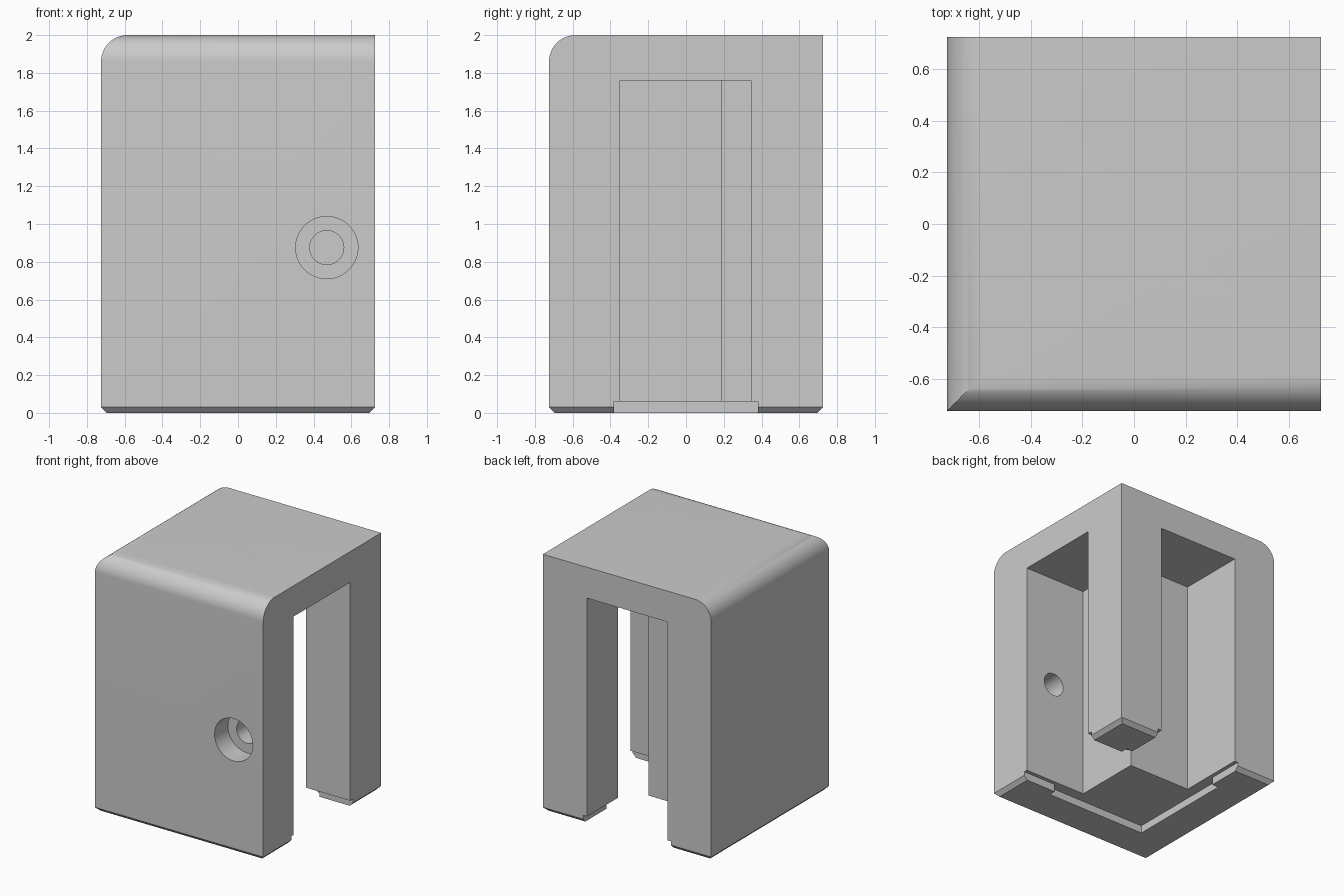
import bpy, bmesh, math
from mathutils import Vector

if "Cube" in bpy.data.objects:
    bpy.data.objects.remove(bpy.data.objects["Cube"], do_unlink=True)

HALF, HEIGHT = 0.725, 2.0
ROUND, CHAMFER = 0.14, 0.03

# Single plain grey
grey = bpy.data.materials.new("plain_grey")
grey.use_nodes = True
colour = (0.6, 0.6, 0.6, 1)
grey.diffuse_color = colour
grey.node_tree.nodes["Principled BSDF"].inputs["Base Color"].default_value = colour


def prism(name, points, depth):
    """Extrude a closed loop of points along a depth vector."""
    bm = bmesh.new()
    face = bm.faces.new([bm.verts.new(p) for p in points])
    moved = bmesh.ops.extrude_face_region(bm, geom=[face])["geom"]
    verts = [g for g in moved if isinstance(g, bmesh.types.BMVert)]
    bmesh.ops.translate(bm, verts=verts, vec=Vector(depth))
    bmesh.ops.recalc_face_normals(bm, faces=bm.faces)
    mesh = bpy.data.meshes.new(name)
    bm.to_mesh(mesh)
    bm.free()
    mesh.materials.append(grey)
    obj = bpy.data.objects.new(name, mesh)
    bpy.context.collection.objects.link(obj)
    return obj


def box(name, x0, x1, y0, y1, z1):
    """Box cutter that reaches from below the floor up to z1."""
    z0 = -0.2
    return prism(name, [(x0, y0, z0), (x1, y0, z0), (x1, y1, z0), (x0, y1, z0)],
                 (0, 0, z1 - z0))


def bore(name, radius, y0, y1):
    """Round cutter along y for the screw hole."""
    n = 48
    ring = [(0.47 + radius * math.cos(2 * math.pi * i / n), y0,
             0.875 + radius * math.sin(2 * math.pi * i / n)) for i in range(n)]
    return prism(name, ring, (0, y1 - y0, 0))


def combine(target, tool, operation):
    """Apply a boolean and remove the helper."""
    tool.hide_render = True
    mod = target.modifiers.new("cut", "BOOLEAN")
    mod.operation, mod.solver, mod.object = operation, "EXACT", tool
    bpy.context.view_layer.objects.active = target
    bpy.ops.object.modifier_apply(modifier=mod.name)
    bpy.data.objects.remove(tool, do_unlink=True)


# Side profile: chamfered foot, one rounded top corner
profile = [(-HALF, CHAMFER), (CHAMFER - HALF, 0), (HALF - CHAMFER, 0),
           (HALF, CHAMFER), (HALF, HEIGHT)]
for i in range(17):
    a = math.pi / 2 * (1 + i / 16)
    profile.append((ROUND - HALF + ROUND * math.cos(a),
                    HEIGHT - ROUND + ROUND * math.sin(a)))

# Body: the same profile run both ways and intersected, giving mitred edges
body = prism("block_body", [(u, -1, z) for u, z in profile], (0, 2, 0))
cross = prism("cross_profile", [(-1, u, z) for u, z in profile], (2, 0, 0))
combine(body, cross, "INTERSECT")

# Channels around the inner core, leaving a free corner post
WALL, CORE, POST, ROOF = -0.35, 0.19, 0.345, 1.76
combine(body, box("side_channel", CORE, 1, WALL, POST, ROOF), "DIFFERENCE")
combine(body, box("back_channel", WALL, POST, CORE, 1, ROOF), "DIFFERENCE")

# Shallow seat in the underside with an arm to each open side
SEAT, ARM, DEPTH = 0.435, 0.38, 0.06
combine(body, box("seat_recess", -SEAT, SEAT, -SEAT, SEAT, DEPTH), "DIFFERENCE")
combine(body, box("side_arm", 0, 1, -ARM, ARM, DEPTH), "DIFFERENCE")
combine(body, box("back_arm", -ARM, ARM, 0, 1, DEPTH), "DIFFERENCE")

# Counterbored screw hole through the front wall
combine(body, bore("hole_cutter", 0.09, -1, -0.1), "DIFFERENCE")
combine(body, bore("counterbore_cutter", 0.165, -1, -0.56), "DIFFERENCE")

# Smooth the rounds, keep the edges crisp
bpy.ops.object.select_all(action="DESELECT")
body.select_set(True)
bpy.context.view_layer.objects.active = body
bpy.ops.object.shade_smooth_by_angle(angle=math.radians(30))
